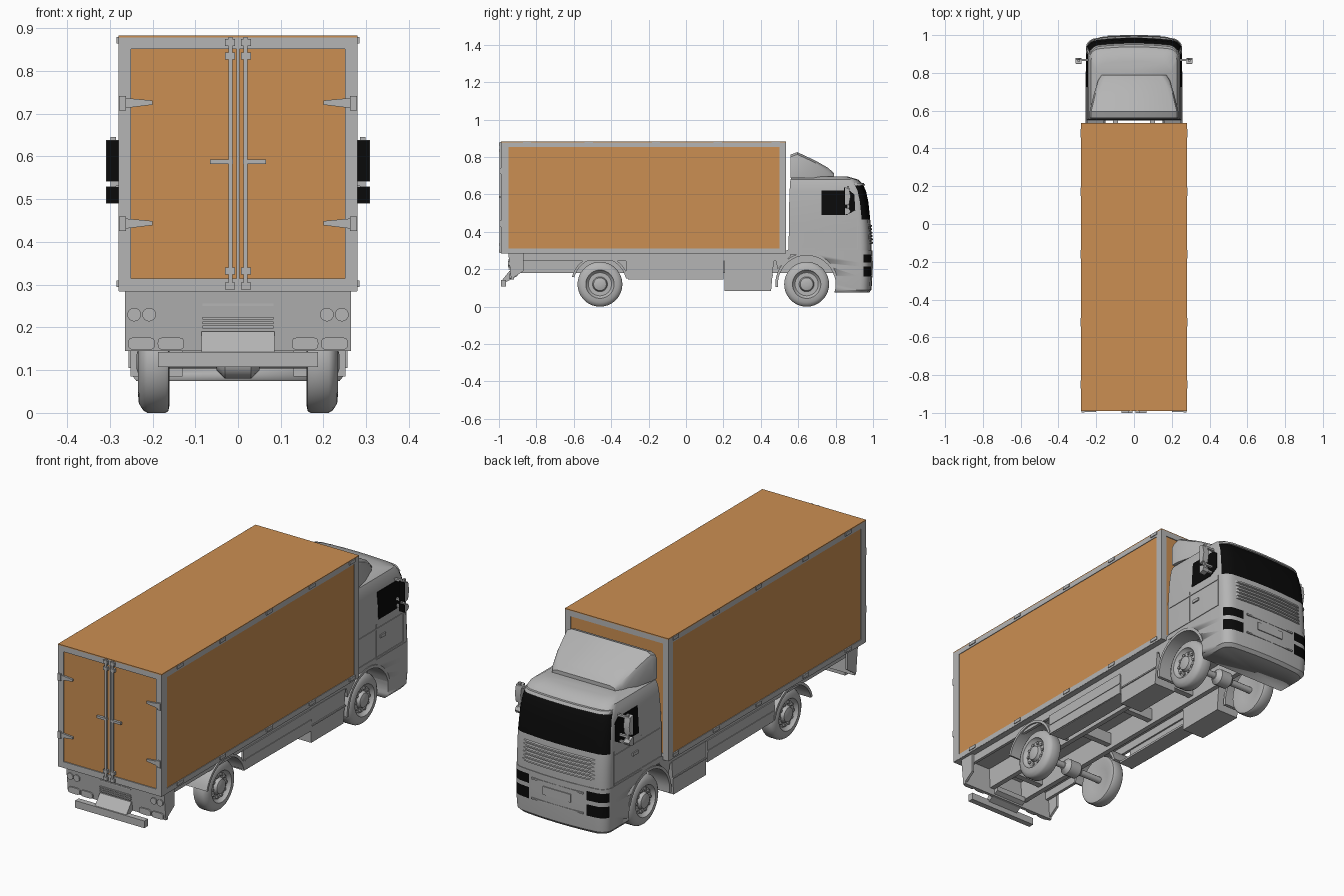
import bpy, bmesh, math
from mathutils import Vector


def material(name, r, g, b):
    m = bpy.data.materials.new(name)
    m.diffuse_color = (r, g, b, 1)
    return m


GREY = material("body_grey", 0.46, 0.46, 0.46)
ORANGE = material("cargo_orange", 0.60, 0.275, 0.085)
BLACK = material("glass_black", 0.003, 0.003, 0.003)


# ---- shape helpers: every part is a loft between closed rings ----
def make(name, parts, mats=(GREY,), rule=None, mirror=False):
    bm = bmesh.new()
    for rings in parts:
        loops = [[bm.verts.new(p) for p in ring] for ring in rings]
        n = len(loops[0])
        for a, b in zip(loops, loops[1:]):
            for i in range(n):
                j = (i + 1) % n
                bm.faces.new((a[i], a[j], b[j], b[i]))
        bm.faces.new(loops[0])
        bm.faces.new(loops[-1])
    bmesh.ops.recalc_face_normals(bm, faces=bm.faces)
    bm.normal_update()
    for f in bm.faces:
        f.smooth = True
        if rule:
            f.material_index = rule(f.calc_center_median(), f.normal)
    for e in bm.edges:
        e.smooth = e.calc_face_angle(0) < 0.55
    me = bpy.data.meshes.new(name)
    bm.to_mesh(me)
    bm.free()
    for m in mats:
        me.materials.append(m)
    ob = bpy.data.objects.new(name, me)
    bpy.context.collection.objects.link(ob)
    if mirror:
        ob.modifiers.new("mirror", 'MIRROR')
    return ob


def box(x0, x1, y0, y1, z0, z1):
    return [[(x0, y0, z), (x1, y0, z), (x1, y1, z), (x0, y1, z)] for z in (z0, z1)]


def prism(pts, x0, x1):
    return [[(x, y, z) for y, z in pts] for x in (x0, x1)]


def lathe(profile, y, z, n=32):
    t = [2 * math.pi * i / n for i in range(n)]
    return [[(x, y + r * math.cos(a), z + r * math.sin(a)) for a in t] for r, x in profile]


def disc(x, z, rx, rz, y0, y1, n=16, power=1.0):
    ring = []
    for i in range(n):
        c, s = math.cos(2 * math.pi * i / n), math.sin(2 * math.pi * i / n)
        ring.append((x + rx * math.copysign(abs(c) ** power, c),
                     z + rz * math.copysign(abs(s) ** power, s)))
    return [[(px, y, pz) for px, pz in ring] for y in (y0, y1)]


def arch(y, z, r0, r1, x0, x1, a0, a1, n=18):
    t = [math.radians(a0 + (a1 - a0) * i / n) for i in range(n + 1)]
    return [[(x0, y + r0 * math.cos(a), z + r0 * math.sin(a)),
             (x1, y + r0 * math.cos(a), z + r0 * math.sin(a)),
             (x1, y + r1 * math.cos(a), z + r1 * math.sin(a)),
             (x0, y + r1 * math.cos(a), z + r1 * math.sin(a))] for a in t]


def section(z, hw, yb, yf, ry=0.05):
    """Horizontal cab outline: straight sides, round corners, bowed front."""
    xc = hw - 0.06
    y0 = yf - 0.3 * xc * xc
    half = [(hw, yb)]
    for i in range(6):
        a = math.pi / 2 * i / 5
        half.append((xc + 0.06 * math.cos(a), y0 - ry + ry * math.sin(a)))
    half += [(xc * k, yf - 0.3 * (xc * k) ** 2) for k in (0.8, 0.4)]
    pts = half + [(0, yf)] + [(-x, y) for x, y in reversed(half)]
    return [(x, y, z) for x, y in pts]


# ---- cargo box ----
make("cargo_panels", [box(-0.277, 0.277, -0.985, 0.531, 0.29, 0.88)], (ORANGE,))
make("cargo_roof", [box(-0.28, 0.28, -0.99, 0.535, 0.878, 0.883)], (ORANGE,))
make("cargo_floor", [box(-0.279, 0.279, -0.989, 0.534, 0.284, 0.296)])
make("cargo_frame", [
    box(0.25, 0.28, -0.99, -0.95, 0.285, 0.879),
    box(0.25, 0.28, 0.50, 0.535, 0.285, 0.879),
    box(0.265, 0.28, -0.96, 0.51, 0.854, 0.879),
    box(0.265, 0.28, -0.96, 0.51, 0.285, 0.311)], mirror=True)
make("cargo_end_rails", [box(-0.26, 0.26, y0, y1, z0, z1)
                         for y0, y1 in ((-0.99, -0.97), (0.52, 0.535))
                         for z0, z1 in ((0.285, 0.315), (0.852, 0.879))])
make("side_latches", [box(0.275, 0.284, y - 0.022, y + 0.022, z - 0.008, z + 0.008)
                      for y in (-0.85, -0.52, -0.16, 0.17, 0.48) for z in (0.302, 0.872)], mirror=True)

# ---- rear doors ----
make("door_lock_rods", [disc(0.018, 0, 0.0, 0.0, 0, 0)] and
     [box(0.013, 0.022, -0.998, -0.988, 0.288, 0.88)], mirror=True)
make("door_seam", [box(-0.003, 0.003, -0.989, -0.98, 0.31, 0.855)])
make("rod_brackets", [box(0.007, 0.03, -1.0, -0.985, z - 0.008, z + 0.008)
                      for z in (0.297, 0.332, 0.835, 0.867)], mirror=True)
make("door_handles", [box(0.012, 0.065, -1.0, -0.988, 0.582, 0.593)], mirror=True)
make("door_hinges", [[[(0.20, y, z - 0.004), (0.265, y, z - 0.012), (0.265, y, z + 0.012),
                       (0.20, y, z + 0.006)] for y in (-0.994, -0.98)] for z in (0.443, 0.725)]
     + [box(0.262, 0.278, -0.998, -0.98, z - 0.017, z + 0.017) for z in (0.443, 0.725)], mirror=True)

# ---- cab shell with windscreen ----
CAB = [(0.28, .252, .548, .993), (0.33, .252, .548, .993), (0.40, .252, .55, .990),
       (0.466, .252, .55, .985), (0.56, .248, .552, .975), (0.62, .243, .554, .962),
       (0.655, .238, .556, .945), (0.68, .228, .558, .92), (0.697, .20, .57, .86)]
make("cab", [[section(*s) for s in CAB]], (GREY, BLACK),
     lambda c, n: int(0.47 < c.z < 0.655 and n.y > 0.45))
glass = [(.725, .49), (.725, .62), (.875, .62), (.90, .60), (.905, .515), (.86, .49)]
make("side_windows", [[[(0.252 - 0.06 * (z - 0.466) + d, y, z) for y, z in glass]
                       for d in (-0.004, 0.0035)]], (BLACK,), mirror=True)
make("sun_visor", [[section(0.648, .235, .92, .958), section(0.662, .232, .90, .950)]])
make("cab_door_handles", [box(0.248, 0.258, 0.735, 0.775, 0.395, 0.41)], mirror=True)
make("cab_door_trim", [box(0.248, 0.2545, y, y + 0.004, 0.31, 0.47) for y in (0.705, 0.915)]
     + [box(0.248, 0.255, 0.56, 0.92, z, z + 0.006) for z in (0.305, 0.445)], mirror=True)

# ---- ribbed grille ----
ribs = []
for i in range(6):
    z = 0.335 + 0.018 * i
    for dz, d in ((0, 0.0), (0.003, 0.007), (0.011, 0.007), (0.014, 0.0)):
        ribs.append(section(z + dz, 0.20, 0.92, 0.993 - 0.06 * (z - 0.33) + d, 0.02))
make("grille", [ribs])

# ---- bumper with headlights, cut by the front wheel arch ----
BUMPER = [(0.075, .238, .70, .978), (0.09, .25, .70, .992)] + \
         [(z, .254, .70, .996) for z in (0.16, 0.215, 0.235, 0.28, 0.30)]
bumper = make("front_bumper", [[section(*s) for s in BUMPER]], (GREY, BLACK),
              lambda c, n: int(n.y > 0.3 and abs(c.x) > 0.155
                               and (0.16 < c.z < 0.215 or 0.235 < c.z < 0.28)))
cutter = make("arch_cutter", [lathe([(0.155, -0.4), (0.155, 0.4)], 0.645, 0.12, 40)])
cutter.hide_render = True
cutter.display_type = 'WIRE'
cut = bumper.modifiers.new("arch", 'BOOLEAN')
cut.object = cutter
cut.operation = 'DIFFERENCE'
make("bumper_plates", [box(-0.075, 0.075, 0.98, 0.9995, 0.205, 0.245),
                       box(-0.14, 0.14, 0.98, 0.997, 0.262, 0.27),
                       box(-0.14, 0.14, 0.98, 0.997, 0.165, 0.172)])

# ---- roof air deflector ----
deflector = []
for y, w, zt in ((.56, .235, .813), (.595, .235, .826), (.69, .212, .782), (.76, .19, .742), (.79, .17, .715)):
    zs = max(zt - 0.03, 0.702)
    half = [(w, .688), (w, zs), (w - 0.008, zt - (zt - zs) * 0.4), (w - 0.03, zt)]
    deflector.append([(x, y, z) for x, z in half] + [(-x, y, z) for x, z in reversed(half)])
make("roof_deflector", [deflector])

# ---- mirrors ----
make("mirror_housings", [prism([(.849, z0), (.849, z1), (.872, z1 - .006), (.88, (z0 + z1) / 2),
                                (.872, z0 + .006)], 0.278, 0.309)
                         for z0, z1 in ((0.49, 0.53), (0.542, 0.638))], mirror=True)
make("mirror_glass", [box(0.279, 0.308, 0.846, 0.85, z0, z1)
                      for z0, z1 in ((0.491, 0.529), (0.543, 0.637))], (BLACK,), mirror=True)
make("mirror_arms", [box(0.24, 0.295, 0.862, 0.874, z, z + 0.01) for z in (0.531, 0.50, 0.625)]
     + [box(0.286, 0.298, 0.86, 0.872, 0.50, 0.645)], mirror=True)

# ---- wheels, hubs and axles ----
TYRE = [(0.06, 0.172), (0.10, 0.160), (0.116, 0.163), (0.12, 0.17), (0.12, 0.212), (0.114, 0.222),
        (0.098, 0.232), (0.076, 0.234), (0.070, 0.222), (0.062, 0.216), (0.040, 0.216),
        (0.034, 0.232), (0.018, 0.237), (0.004, 0.237)]
for label, wy in (("front", 0.645), ("rear", -0.46)):
    make(label + "_wheels", [lathe(TYRE, wy, 0.12, 36)], mirror=True)
    bolts = []
    for i in range(10):
        a = 2 * math.pi * i / 10
        bolts.append(lathe([(0.007, 0.21), (0.007, 0.224)],
                           wy + 0.052 * math.cos(a), 0.12 + 0.052 * math.sin(a), 8))
    make(label + "_wheel_bolts", bolts, mirror=True)
    make(label + "_axle", [lathe([(0.016, -0.18), (0.016, 0.18)], wy, 0.12, 12),
                           lathe([(0.02, -0.05), (0.04, -0.03), (0.04, 0.03), (0.02, 0.05)], wy, 0.12, 16)])

# ---- mudguards ----
make("front_mudguards", [arch(0.645, 0.12, 0.154, 0.168, 0.15, 0.256, 15, 185)], mirror=True)
make("rear_mudguards", [arch(-0.46, 0.12, 0.142, 0.155, 0.14, 0.258, 15, 165)], mirror=True)
make("cab_step", [prism([(0.49, 0.2), (0.475, 0.275), (0.56, 0.31), (0.56, 0.272)], 0.16, 0.25)], mirror=True)

# ---- chassis, sills and side skirts ----
make("chassis_rails", [box(0.085, 0.11, -0.93, 0.85, 0.18, 0.286)], mirror=True)
make("cross_members", [box(-0.1, 0.1, y, y + 0.03, 0.2, 0.26) for y in (-0.8, -0.3, 0.0, 0.3)])
make("sills", [box(0.235, 0.25, -0.94, 0.53, 0.245, 0.286)], mirror=True)
make("side_skirts", [prism([(-0.32, 0.15), (-0.32, 0.25), (0.2, 0.25), (0.2, 0.145)], 0.243, 0.255),
                     box(0.17, 0.25, -0.31, 0.2, 0.145, 0.155),
                     box(0.25, 0.258, -0.31, 0.2, 0.195, 0.202)], mirror=True)
make("side_tanks", [prism([(0.205, 0.085), (0.205, 0.25), (0.47, 0.25), (0.455, 0.085)], 0.13, 0.252),
                    box(0.25, 0.257, 0.21, 0.465, 0.165, 0.172)], mirror=True)

# ---- rear light panel and underrun bar ----
make("rear_light_panel", [prism([(-0.95, 0.286), (-0.935, 0.145), (-0.92, 0.145), (-0.93, 0.286)], -0.265, 0.265)])
make("rear_panel_sides", [prism([(-0.94, 0.286), (-0.93, 0.15), (-0.87, 0.19), (-0.87, 0.286)], 0.253, 0.265)],
     mirror=True)
make("rear_lights", [disc(x, 0.23, 0.016, 0.016, -0.951, -0.94) for x in (0.208, 0.243)]
     + [disc(x, 0.162, 0.031, 0.015, -0.945, -0.93, 20, 0.5) for x in (0.157, 0.226)], mirror=True)
make("plate_slats", [box(-0.083, 0.083, -0.949, -0.938, z, z + 0.006) for z in (0.198, 0.208, 0.218, 0.25)])
make("underrun_support", [prism([(-0.945, 0.19), (-0.985, 0.14), (-0.975, 0.125), (-0.90, 0.165),
                                 (-0.90, 0.19)], -0.085, 0.085)])
make("underrun_bar", [box(-0.187, 0.187, -0.99, -0.962, 0.107, 0.142)])
